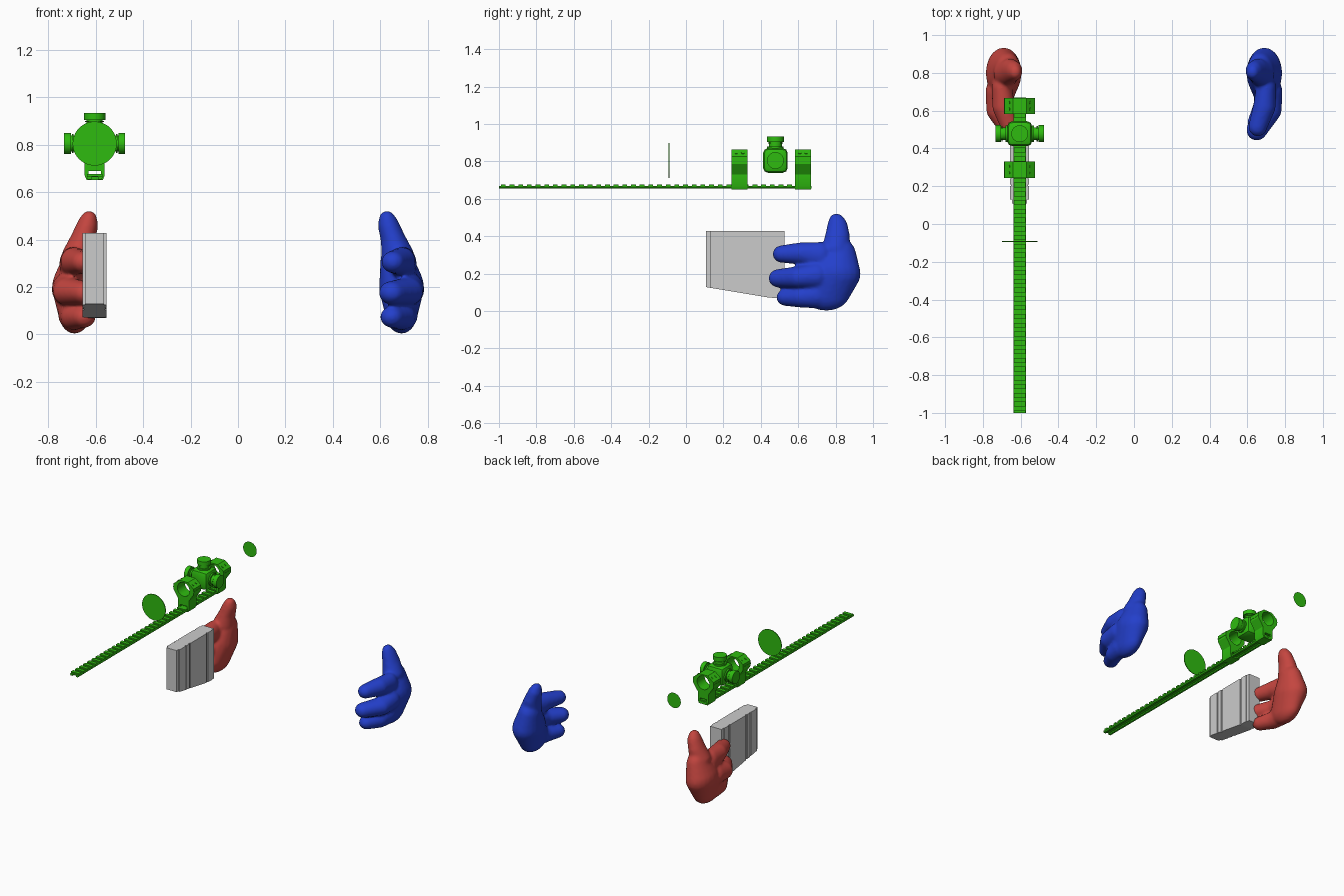
import bpy, bmesh, math
from mathutils import Matrix, Vector

cube = bpy.data.objects.get("Cube")
if cube:
    bpy.data.objects.remove(cube, do_unlink=True)


def material(name, rgb):
    m = bpy.data.materials.new(name)
    m.use_nodes = True
    m.diffuse_color = (*rgb, 1)
    m.node_tree.nodes["Principled BSDF"].inputs["Base Color"].default_value = (*rgb, 1)
    return m


GREEN = material("bright green", (0.028, 0.50, 0.005))
RED = material("red", (0.55, 0.06, 0.05))
BLUE = material("blue", (0.017, 0.05, 0.60))
GRAY = material("light gray", (0.60, 0.60, 0.60))

AXIS = Vector((-0.605, 0, 0.805))      # line through the sight
HUB = AXIS + Vector((0, 0.478, 0))


def select(ob):
    bpy.ops.object.select_all(action="DESELECT")
    ob.select_set(True)
    bpy.context.view_layer.objects.active = ob


def finish(name, bm, mat, smooth=True):
    bmesh.ops.recalc_face_normals(bm, faces=bm.faces)
    me = bpy.data.meshes.new(name)
    bm.to_mesh(me)
    bm.free()
    me.materials.append(mat)
    ob = bpy.data.objects.new(name, me)
    bpy.context.collection.objects.link(ob)
    if smooth:
        select(ob)
        bpy.ops.object.shade_smooth_by_angle(angle=math.radians(35))
    return ob


def add_cylinder(bm, base, direction, start, end, radius, sides=32):
    """Cylinder between two distances along a direction from a base point."""
    d = Vector(direction).normalized()
    turn = d.to_track_quat("Z", "Y").to_matrix().to_4x4()
    bmesh.ops.create_cone(bm, cap_ends=True, segments=sides, radius1=radius,
                          radius2=radius, depth=end - start,
                          matrix=Matrix.Translation(base + d * (start + end) / 2) @ turn)


def add_box(bm, centre, size):
    return bmesh.ops.create_cube(
        bm, size=1, matrix=Matrix.Translation(centre) @ Matrix.Diagonal((*size, 1)))


def mirrored(half):
    return half + [(-x, z) for x, z in reversed(half)]


def extruded(name, loops, y0, y1, mat):
    """Fill x/z loops (inner loops are holes) and extrude them along y."""
    cu = bpy.data.curves.new(name, "CURVE")
    cu.dimensions, cu.fill_mode = "2D", "BOTH"
    cu.extrude = (y1 - y0) / 2
    for loop in loops:
        sp = cu.splines.new("POLY")
        sp.points.add(len(loop) - 1)
        for p, (x, z) in zip(sp.points, loop):
            p.co = (x, z, 0, 1)
        sp.use_cyclic_u = True
    cu.materials.append(mat)
    ob = bpy.data.objects.new(name, cu)
    bpy.context.collection.objects.link(ob)
    ob.location = AXIS + Vector((0, (y0 + y1) / 2, 0))
    ob.rotation_euler.x = math.pi / 2
    select(ob)
    bpy.ops.object.convert(target="MESH")
    ob = bpy.context.object
    ob.name = name
    bpy.ops.object.shade_smooth_by_angle(angle=math.radians(30))
    return ob


# Rail: channelled strip with cross teeth
strip = mirrored([(0.014, -0.142), (0.014, -0.151), (0.028, -0.151), (0.034, -0.143), (0.03, -0.136)])
extruded("rail", [[(0.03, -0.136), (0.034, -0.143), (0.028, -0.151), (0.014, -0.151),
                   (0.014, -0.142), (-0.014, -0.142), (-0.014, -0.151),
                   (-0.028, -0.151), (-0.034, -0.143), (-0.03, -0.136)]], -1, 0.67, GREEN)
bm = bmesh.new()
count = 36
pitch = 1.67 / count
for i in range(count):
    y = -1 + pitch * (i + 0.5)
    add_box(bm, AXIS + Vector((0, y, -0.134)), (0.066, pitch * 0.55, 0.012))
finish("rail_teeth", bm, GREEN, False)

# Mount rings: faceted clamp with bore and a slot over the rail
outline = mirrored([(0.035, 0.058), (0.08, 0.022), (0.08, -0.018), (0.042, -0.075),
                    (0.042, -0.135), (0.034, -0.154)])
bore = [(0.049 * math.cos(a * math.pi / 16), 0.049 * math.sin(a * math.pi / 16)) for a in range(32)]
slot = mirrored([(0.026, -0.115), (0.026, -0.129)])
for name, y0, y1 in (("front_ring", 0.244, 0.33), ("rear_ring", 0.582, 0.668)):
    extruded(name, [outline, bore, slot], y0, y1, GREEN)
    bm = bmesh.new()
    for side in (-1, 1):
        for f in (0.3, 0.7):
            spot = AXIS + Vector((side * 0.058, y0 + (y1 - y0) * f, 0.0396))
            add_cylinder(bm, spot, (side * 0.036, 0, 0.045), -0.003, 0.003, 0.009, 12)
        # split line flange along each side
        add_box(bm, AXIS + Vector((side * 0.075, (y0 + y1) / 2, 0)), (0.014, y1 - y0, 0.008))
    finish(name + "_screws", bm, GREEN)

# Turret hub: chamfered block with three stepped knobs
bm = bmesh.new()
add_box(bm, HUB, (0.132, 0.132, 0.132))
bmesh.ops.bevel(bm, geom=bm.edges[:], offset=0.027, segments=2, affect="EDGES", profile=0.5)
finish("turret_hub", bm, GREEN)
for name, d in (("top_knob", (0, 0, 1)), ("left_knob", (1, 0, 0)), ("right_knob", (-1, 0, 0))):
    bm = bmesh.new()
    for start, end, radius in ((0.05, 0.075, 0.044), (0.07, 0.1, 0.034),
                               (0.09, 0.096, 0.04), (0.1, 0.129, 0.045)):
        add_cylinder(bm, HUB, d, start, end, radius)
    finish(name, bm, GREEN)

# Lens discs
bm = bmesh.new()
add_cylinder(bm, AXIS, (0, 1, 0), -0.094, -0.089, 0.093, 48)
finish("front_lens", bm, GREEN)
bm = bmesh.new()
bmesh.ops.create_circle(bm, cap_ends=True, segments=48, radius=0.054,
                        matrix=Matrix.Translation(AXIS + Vector((0, 1, 0))) @ Matrix.Rotation(math.pi / 2, 4, "X"))
finish("rear_lens", bm, GREEN, False)

# Magazine: ribbed plan extruded down to a sloping floor
ribs = [(0.108, 0.04), (0.13, 0.05), (0.2, 0.044), (0.21, 0.05), (0.24, 0.044),
        (0.255, 0.05), (0.435, 0.044), (0.45, 0.05), (0.5, 0.045), (0.527, 0)]
plan = []
for (y0, w), (y1, _) in zip(ribs, ribs[1:]):
    plan += [(w, y0), (w, y1)]
plan = mirrored(plan)


def floor_height(y):
    return 0.128 - 0.167 * (y - 0.108) if y < 0.445 else 0.072 - 0.05 * (y - 0.445)


bm = bmesh.new()
top = bm.faces.new([bm.verts.new((AXIS.x - 0.001 + x, y, 0.427)) for x, y in plan])
low = bmesh.ops.extrude_face_region(bm, geom=[top])
for v in low["geom"]:
    if isinstance(v, bmesh.types.BMVert):
        v.co.z = floor_height(v.co.y)
bmesh.ops.triangulate(bm, faces=[f for f in bm.faces if len(f.verts) > 4])
finish("magazine", bm, GRAY, False)

# Hands: chains of (centre, radii) blobs fused into one smooth skin
CHAINS = {
    "palm": [((.67, .82, .30), (.07, .09, .09)), ((.69, .80, .20), (.095, .135, .11)),
             ((.69, .75, .10), (.07, .13, .098))],
    "thumb": [((.675, .80, .33), (.07, .075, .06)), ((.655, .81, .40), (.053, .067, .05)),
              ((.635, .81, .46), (.045, .054, .045)), ((.629, .805, .488), (.034, .04, .034))],
    "index": [((.70, .72, .295), (.055, .06, .075)), ((.69, .62, .308), (.06, .06, .06)),
              ((.655, .515, .305), (.05, .052, .047))],
    "middle": [((.72, .70, .19), (.067, .07, .07)), ((.715, .60, .18), (.067, .06, .06)),
               ((.65, .498, .175), (.056, .057, .05))],
    "last": [((.70, .70, .085), (.06, .06, .07)), ((.69, .62, .075), (.06, .06, .057)),
             ((.65, .535, .073), (.05, .052, .046))],
}


def hand(name, side, mat):
    bm = bmesh.new()
    for chain in CHAINS.values():
        for (c0, r0), (c1, r1) in zip(chain, chain[1:]):
            for i in range(9):
                c = Vector(c0).lerp(Vector(c1), i / 8)
                r = Vector(r0).lerp(Vector(r1), i / 8)
                c.x *= side
                bmesh.ops.create_uvsphere(bm, u_segments=20, v_segments=12, radius=1,
                                          matrix=Matrix.Translation(c) @ Matrix.Diagonal((*r, 1)))
    ob = finish(name, bm, mat, False)
    skin = ob.modifiers.new("fuse", "REMESH")
    skin.mode, skin.voxel_size, skin.use_smooth_shade = "VOXEL", 0.009, True
    soft = ob.modifiers.new("soften", "SMOOTH")
    soft.factor, soft.iterations = 0.5, 8
    select(ob)
    for m in ("fuse", "soften"):
        bpy.ops.object.modifier_apply(modifier=m)
    bpy.ops.object.shade_smooth()


hand("left_hand", 1, BLUE)
hand("right_hand", -1, RED)
